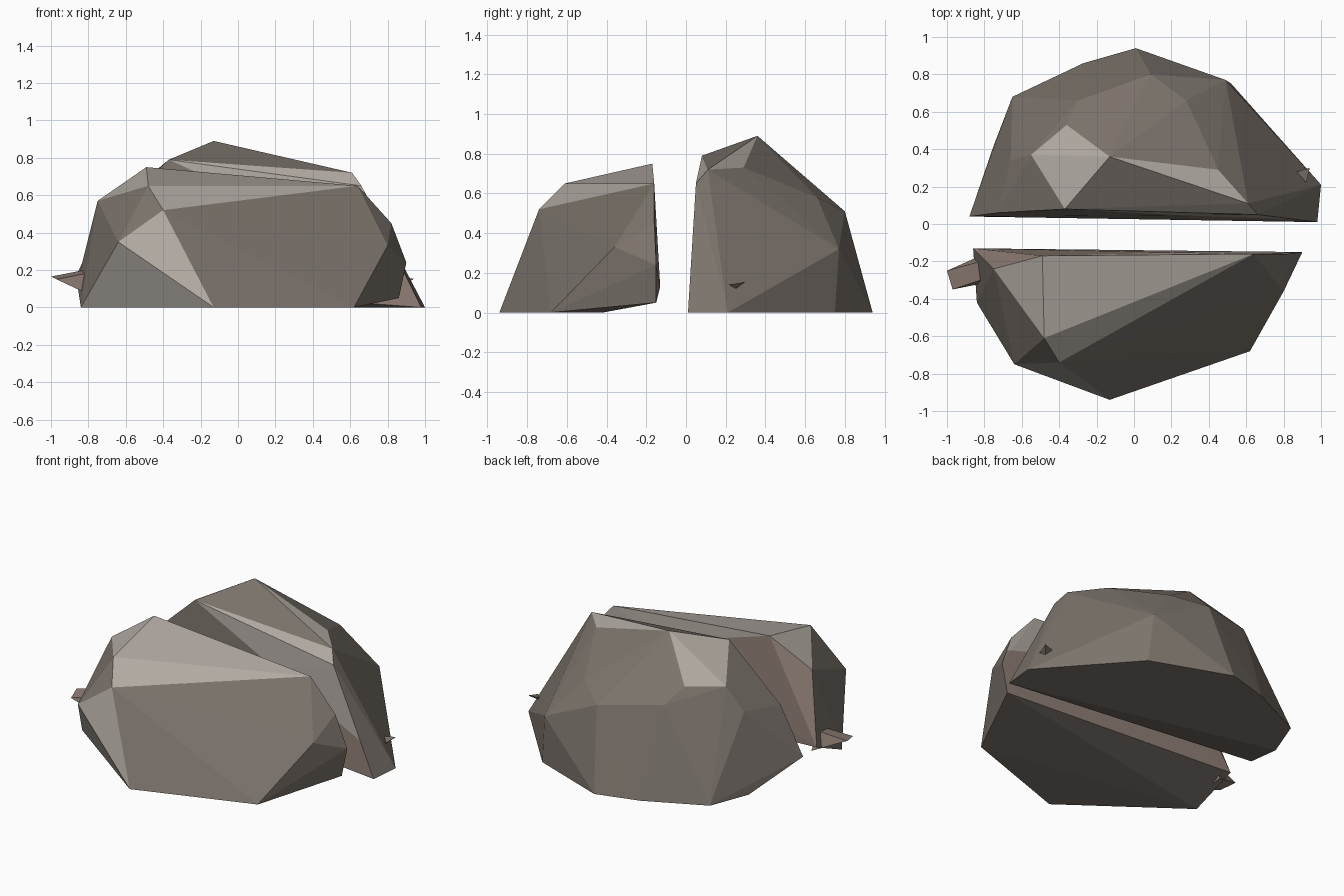
import bpy
import bmesh
import math
from mathutils import Vector

# Remove the default cube only
default_cube = bpy.data.objects.get("Cube")
if default_cube:
    bpy.data.objects.remove(default_cube, do_unlink=True)


def make_material(name, colour):
    material = bpy.data.materials.new(name)
    material.use_nodes = True
    material.diffuse_color = colour
    shader = next(n for n in material.node_tree.nodes if n.type == "BSDF_PRINCIPLED")
    shader.inputs["Base Color"].default_value = colour
    shader.inputs["Roughness"].default_value = 0.9
    return material


MATERIALS = [
    make_material("stone brown", (0.2, 0.172, 0.148, 1)),
    make_material("worn pale grey", (0.44, 0.4, 0.36, 1)),
    make_material("warm broken stone", (0.27, 0.205, 0.175, 1)),
]
BROWN, PALE, WARM = range(3)


def chiselled_hull(*rings):
    """Wrap the corner rings of a stone in a faceted convex shell."""
    bm = bmesh.new()
    for ring in rings:
        for corner in ring:
            bm.verts.new(corner)
    hull = bmesh.ops.convex_hull(bm, input=bm.verts[:])
    leftovers = set(hull["geom_interior"]) | set(hull["geom_unused"])
    loose = [item for item in leftovers if isinstance(item, bmesh.types.BMVert)]
    bmesh.ops.delete(bm, geom=loose, context="VERTS")
    bmesh.ops.dissolve_limit(bm, angle_limit=math.radians(1),
                             verts=bm.verts[:], edges=bm.edges[:])
    bmesh.ops.recalc_face_normals(bm, faces=bm.faces[:])
    return bm


def paint_worn_facets(bm, spots):
    """Make the facet nearest to each spot pale."""
    for spot in spots:
        facet = min(bm.faces, key=lambda f: (f.calc_center_median() - Vector(spot)).length)
        facet.material_index = PALE


def paint_split_face(bm, facing, start, slope, warm_from):
    """Cut the broken face: pale above a slanting line, warm below it."""
    def broken_faces():
        bm.normal_update()
        return [f for f in bm.faces if f.normal.y * facing > 0.8]

    start = Vector(start)
    above = Vector((-slope, 0, 1))
    for origin, normal in ((start, above), (Vector((warm_from, 0, 0)), Vector((1, 0, 0)))):
        faces = broken_faces()
        geometry = set(faces)
        for face in faces:
            geometry.update(face.edges, face.verts)
        bmesh.ops.bisect_plane(bm, geom=list(geometry), dist=0.0001,
                               plane_co=origin, plane_no=normal)
    for face in broken_faces():
        centre = face.calc_center_median()
        if (centre - start).dot(above) > 0:
            face.material_index = PALE
        elif centre.x > warm_from:
            face.material_index = WARM


def finish(bm, name):
    mesh = bpy.data.meshes.new(name)
    bm.to_mesh(mesh)
    bm.free()
    for material in MATERIALS:
        mesh.materials.append(material)
    bpy.context.collection.objects.link(bpy.data.objects.new(name, mesh))


# Front half of the split boulder: base, shoulder and crown corners
front_base = [
    (-.13, -.94, 0), (.62, -.68, 0), (-.84, -.42, 0), (.86, -.15, .05),
]
front_shoulder = [
    (.9, -.15, .24), (.8, -.36, .33), (.82, -.16, .45),
    (-.64, -.75, .35), (-.86, -.13, .13),
]
front_crown = [
    (.64, -.16, .65), (-.49, -.17, .75), (-.48, -.61, .65),
    (-.4, -.74, .52), (-.75, -.24, .57),
]
front = chiselled_hull(front_base, front_shoulder, front_crown)
paint_worn_facets(front, [
    (-.54, -.7, .12), (-.39, -.81, .29), (-.08, -.5, .61),
    (-.11, -.31, .68), (-.57, -.34, .66),
])
paint_split_face(front, 1, (-.49, -.17, .75), -.3, -1)
finish(front, "front_boulder_half")

# Back half, with its steep broken face turned to the gap
back_base = [
    (.98, .01, 0), (1, .21, 0), (.52, .75, 0), (.01, .94, 0),
    (-.27, .86, 0), (-.65, .68, 0), (-.75, .42, 0), (-.88, .04, .14),
]
back_shoulder = [
    (.49, .77, .32), (.09, .8, .51), (-.3, .66, .56),
    (-.66, .34, .49), (-.73, .06, .45),
]
back_crown = [
    (.28, .66, .58), (-.36, .53, .65), (-.55, .37, .64),
    (.66, .05, .65), (.61, .11, .72), (.45, .29, .73),
    (-.37, .08, .79), (-.13, .36, .89),
]
back = chiselled_hull(back_base, back_shoulder, back_crown)
paint_worn_facets(back, [
    (.31, .25, .78), (-.35, .27, .77), (-.4, .4, .7), (.3, .08, .72),
])
paint_split_face(back, -1, (-.37, .08, .79), -.46, .3)
finish(back, "back_boulder_half")

# Small splinters poking out at the ends
front_splinter = chiselled_hull([
    (-1, -.25, .165), (-.97, -.35, .15), (-.82, -.32, .08),
    (-.8, -.16, .08), (-.82, -.2, .2), (-.82, -.3, .18),
])
for face in front_splinter.faces:
    face.material_index = WARM
finish(front_splinter, "front_splinter")

back_splinter = chiselled_hull([
    (.87, .28, .15), (.94, .3, .155), (.92, .22, .14), (.9, .25, .12),
])
finish(back_splinter, "back_splinter")
